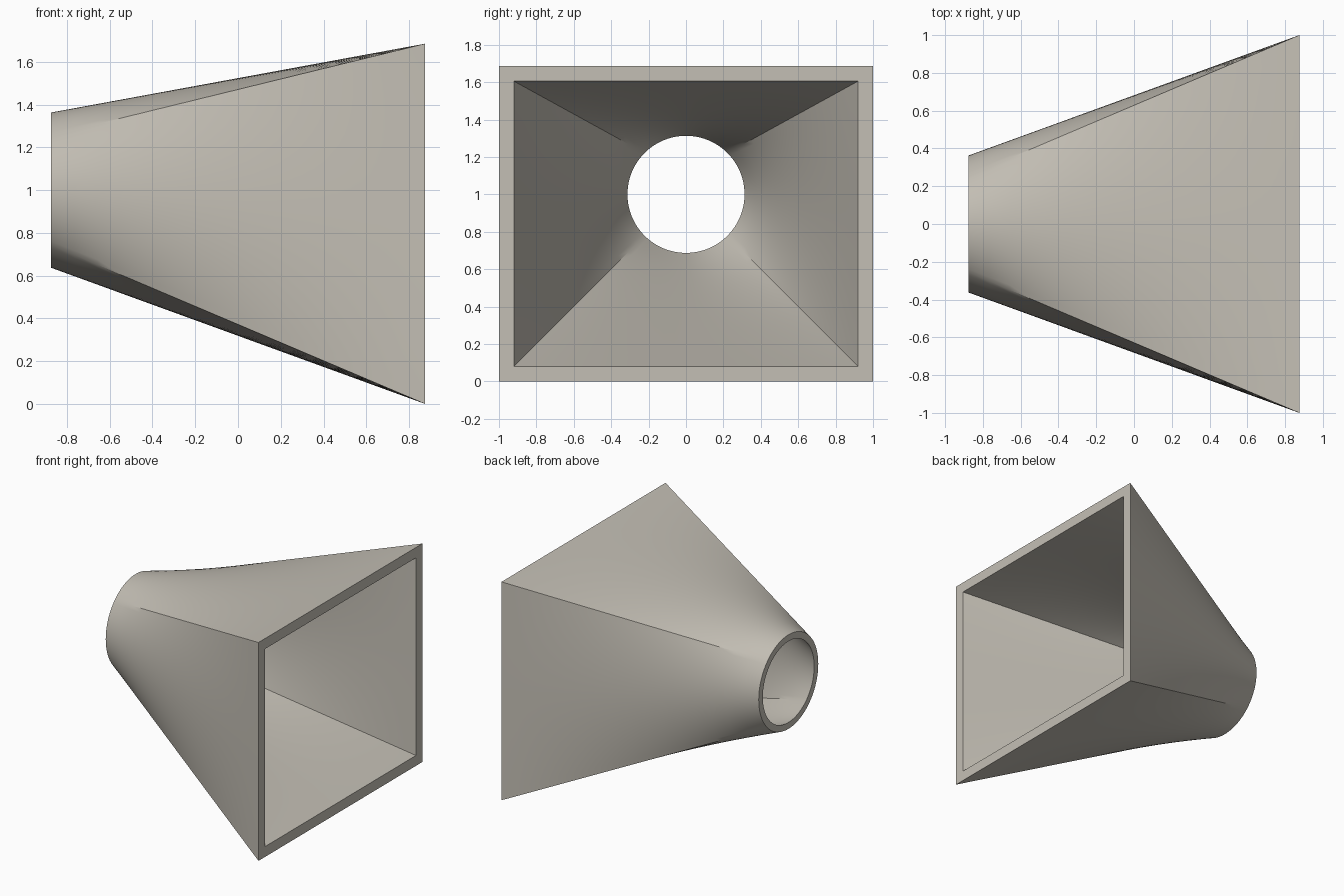
import bpy, bmesh, math

if "Cube" in bpy.data.objects:
    bpy.data.objects.remove(bpy.data.objects["Cube"])

SIDE = 24          # points per rectangle side (a quarter of the circle)
STEPS = 16         # rings along the length
X0, X1 = -0.875, 0.875
ZC = 1.0           # height of the round opening's centre


def circle_ring(radius):
    """Quarter arcs starting at the 45 degree points."""
    n = SIDE * 4
    return [(radius * math.cos(math.pi / 4 + 2 * math.pi * i / n),
             ZC + radius * math.sin(math.pi / 4 + 2 * math.pi * i / n))
            for i in range(n)]


def rect_ring(half_w, z_low, z_high):
    """Rectangle walked from the upper right corner, matching the circle."""
    c = [(half_w, z_high), (-half_w, z_high), (-half_w, z_low), (half_w, z_low)]
    ring = []
    for k in range(4):
        a, b = c[k], c[(k + 1) % 4]
        for i in range(SIDE):
            t = i / SIDE
            ring.append((a[0] + (b[0] - a[0]) * t, a[1] + (b[1] - a[1]) * t))
    return ring


def loft(round_end, square_end):
    """Straight-ruled rings from the round end to the square end."""
    rings = []
    for s in range(STEPS + 1):
        t = s / STEPS
        rings.append([(X0 + (X1 - X0) * t, p[0] + (q[0] - p[0]) * t,
                       p[1] + (q[1] - p[1]) * t)
                      for p, q in zip(round_end, square_end)])
    return rings


# Outer wall out to the square rim, then inner wall back to the round rim
outer = loft(circle_ring(0.363), rect_ring(1.0, 0.0, 1.685))
inner = loft(circle_ring(0.313), rect_ring(0.92, 0.08, 1.605))
bm = bmesh.new()
rings = [[bm.verts.new(p) for p in ring] for ring in outer + inner[::-1]]
n = SIDE * 4
for r in range(len(rings)):
    a, b = rings[r], rings[(r + 1) % len(rings)]
    for i in range(n):
        j = (i + 1) % n
        bm.faces.new((a[i], a[j], b[j], b[i]))
bmesh.ops.recalc_face_normals(bm, faces=bm.faces)

mesh = bpy.data.meshes.new("square_to_round_duct")
bm.to_mesh(mesh)
bm.free()
duct = bpy.data.objects.new("square_to_round_duct", mesh)
bpy.context.collection.objects.link(duct)

# Single warm grey
mat = bpy.data.materials.new("warm_grey")
mat.diffuse_color = (0.55, 0.52, 0.46, 1.0)
mat.use_nodes = True
mat.node_tree.nodes["Principled BSDF"].inputs["Base Color"].default_value = mat.diffuse_color
mesh.materials.append(mat)

# Smooth walls, sharp rims and corner creases
bpy.context.view_layer.objects.active = duct
duct.select_set(True)
bpy.ops.object.shade_smooth_by_angle(angle=math.radians(30))
